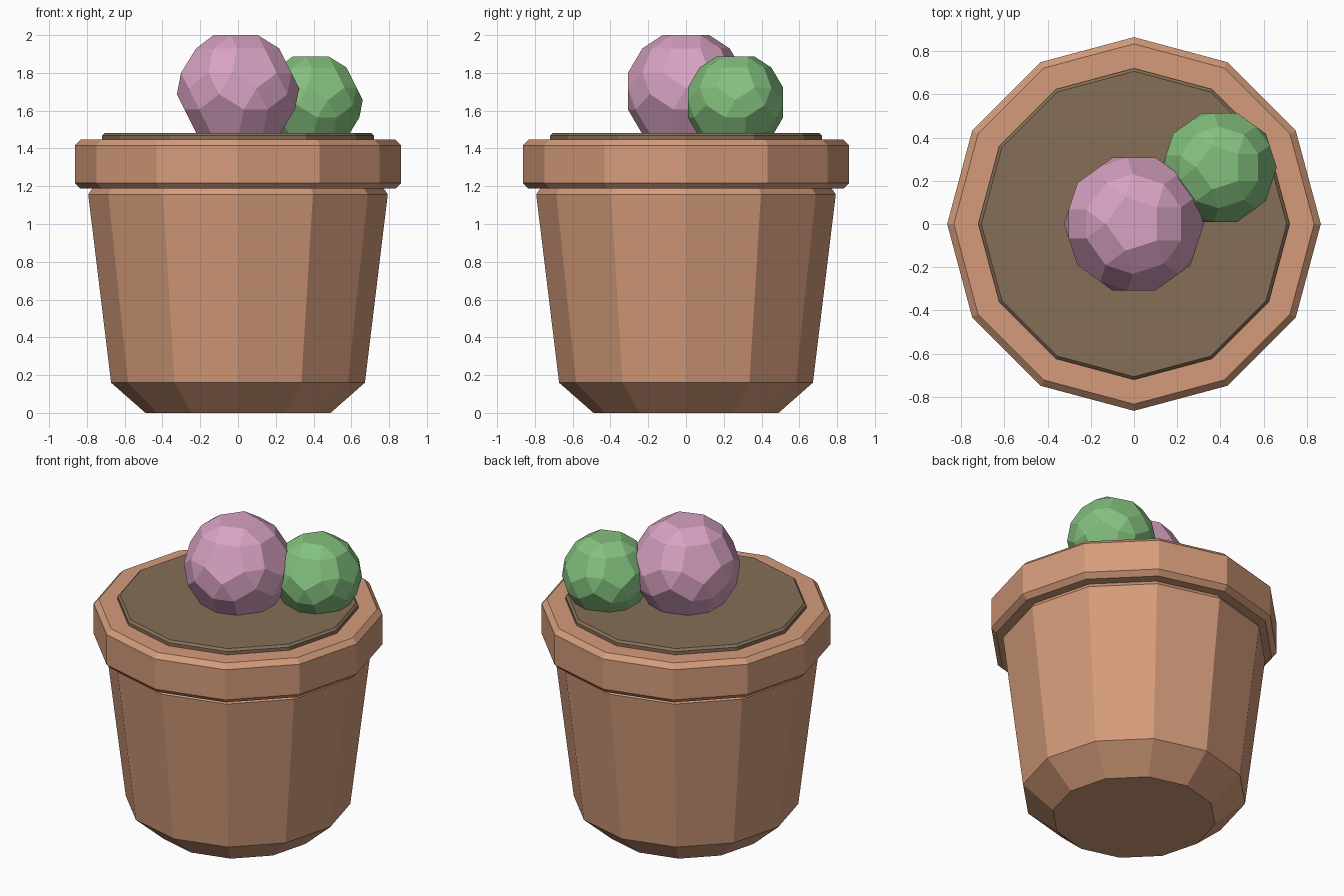
import bpy
import bmesh
from math import cos, sin, pi

SIDES = 12

default = bpy.data.objects.get("Cube")
if default:
    bpy.data.objects.remove(default, do_unlink=True)


def make_material(name, color):
    mat = bpy.data.materials.new(name)
    mat.use_nodes = True
    rgba = (*color, 1.0)
    mat.diffuse_color = rgba
    mat.node_tree.nodes["Principled BSDF"].inputs["Base Color"].default_value = rgba
    return mat


def add_object(name, bm, mat):
    bmesh.ops.recalc_face_normals(bm, faces=bm.faces)
    mesh = bpy.data.meshes.new(name)
    bm.to_mesh(mesh)
    bm.free()
    mesh.materials.append(mat)
    obj = bpy.data.objects.new(name, mesh)
    bpy.context.collection.objects.link(obj)
    return obj


def turned_part(name, profile, mat):
    """Turn a (radius, height) profile into a capped, flat-sided solid."""
    bm = bmesh.new()
    angles = [2 * pi * i / SIDES for i in range(SIDES)]
    rings = [[bm.verts.new((r * cos(a), r * sin(a), z)) for a in angles]
             for r, z in profile]
    for low, high in zip(rings, rings[1:]):
        for i in range(SIDES):
            j = (i + 1) % SIDES
            bm.faces.new((low[i], low[j], high[j], high[i]))
    bm.faces.new(rings[0])
    bm.faces.new(rings[-1])
    return add_object(name, bm, mat)


def faceted_ball(name, center, size, mat):
    """Icosahedron with every edge chamfered."""
    bm = bmesh.new()
    bmesh.ops.create_icosphere(bm, subdivisions=1, radius=0.396 * size)
    obj = add_object(name, bm, mat)
    obj.location = center
    bevel = obj.modifiers.new("chamfer", 'BEVEL')
    bevel.width = 0.082 * size
    bevel.segments = 1
    bevel.limit_method = 'NONE'
    return obj


terracotta = make_material("terracotta", (0.66, 0.33, 0.195))
soil_brown = make_material("soil brown", (0.235, 0.157, 0.097))
pink = make_material("pink", (0.68, 0.36, 0.54))
green = make_material("green", (0.23, 0.53, 0.21))

# Tapered pot with chamfered foot and lip
turned_part("pot_body", [(0.49, 0), (0.672, 0.16), (0.793, 1.157), (0.77, 1.19)], terracotta)

# Thick collar around the top
turned_part("pot_rim", [(0.833, 1.187), (0.864, 1.218), (0.864, 1.416), (0.833, 1.447)], terracotta)

# Raised soil disc
turned_part("soil", [(0.72, 1.40), (0.72, 1.468), (0.706, 1.482)], soil_brown)

# Plant balls resting in the soil
faceted_ball("flower_ball", (0, 0, 1.703), 1.0, pink)
faceted_ball("leaf_ball", (0.395, 0.262, 1.643), 0.82, green)
